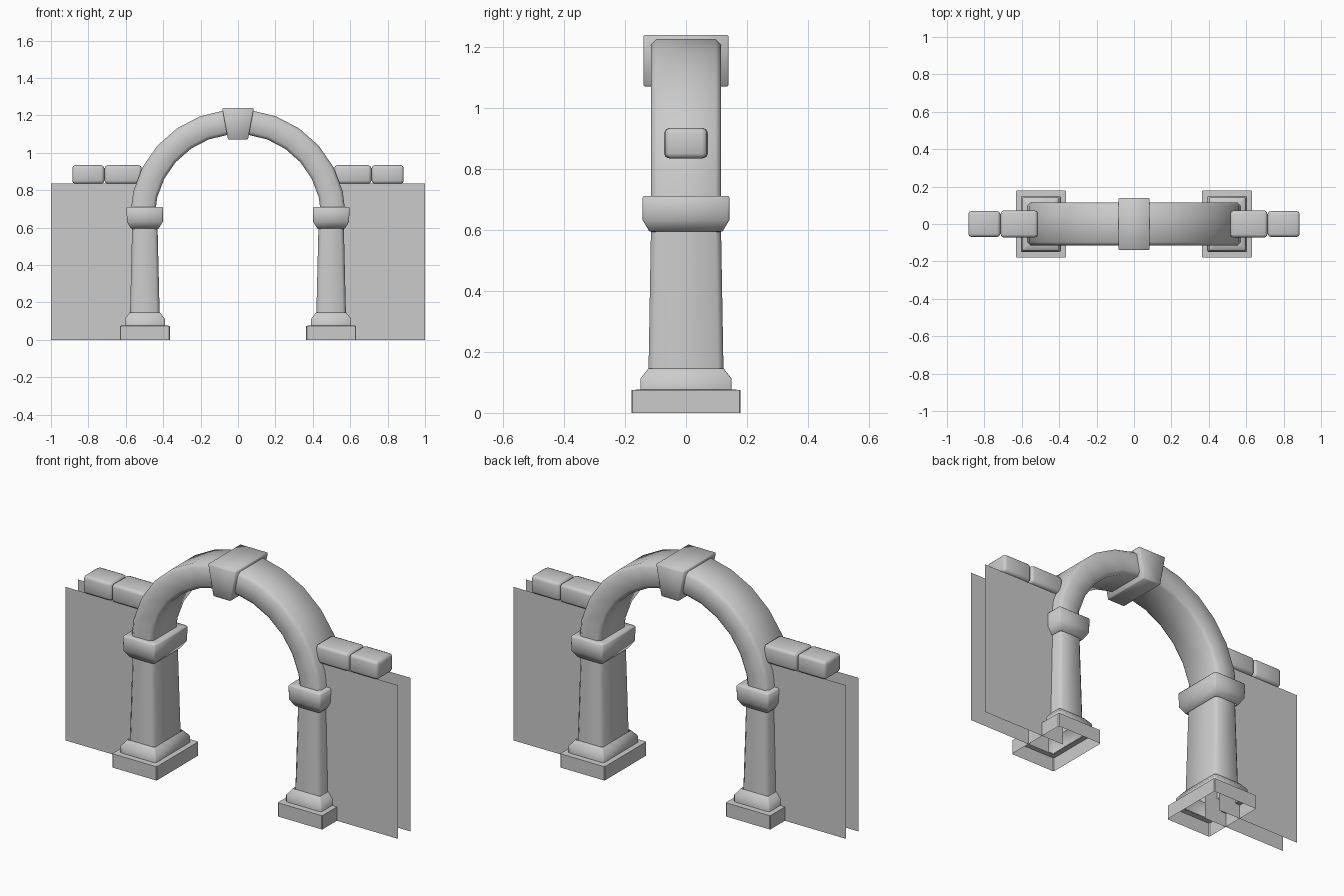
import bpy, bmesh, math
from mathutils import Vector

if "Cube" in bpy.data.objects:
    bpy.data.objects.remove(bpy.data.objects["Cube"])

stone = bpy.data.materials.new("grey stone")
stone.use_nodes = True
stone.diffuse_color = (0.6, 0.6, 0.6, 1)
stone.node_tree.nodes["Principled BSDF"].inputs["Base Color"].default_value = (0.6, 0.6, 0.6, 1)


def rounded_rect(hx, hy, c):
    """Rectangle outline with cut corners."""
    return [(hx, c - hy), (hx, hy - c), (hx - c, hy), (c - hx, hy),
            (-hx, hy - c), (-hx, c - hy), (c - hx, -hy), (hx - c, -hy)]


def make(name, bm, angle=50):
    bmesh.ops.recalc_face_normals(bm, faces=bm.faces)
    me = bpy.data.meshes.new(name)
    bm.to_mesh(me)
    bm.free()
    me.materials.append(stone)
    ob = bpy.data.objects.new(name, me)
    bpy.context.collection.objects.link(ob)
    bpy.ops.object.select_all(action='DESELECT')
    ob.select_set(True)
    bpy.context.view_layer.objects.active = ob
    if angle:
        bpy.ops.object.shade_smooth_by_angle(angle=math.radians(angle))
    return ob


def loft(name, rings, angle=50, caps=False):
    """Skin a list of matching closed rings."""
    bm = bmesh.new()
    loops = [[bm.verts.new(p) for p in ring] for ring in rings]
    for a, b in zip(loops, loops[1:]):
        n = len(a)
        for i in range(n):
            bm.faces.new((a[i], a[(i + 1) % n], b[(i + 1) % n], b[i]))
    if caps:
        bm.faces.new(loops[0])
        bm.faces.new(loops[-1])
    return make(name, bm, angle)


def stack(name, cx, levels, cut, angle=50):
    """Loft rectangular levels (z, half x, half y) up a column."""
    return loft(name, [[(cx + x, y, z) for x, y in rounded_rect(hx, hy, cut)]
                       for z, hx, hy in levels], angle)


def block(name, x0, x1, hy, z0, z1, bevel):
    bm = bmesh.new()
    bmesh.ops.create_cube(bm, size=1)
    for v in bm.verts:
        v.co = Vector(((x0 + x1) / 2 + v.co.x * (x1 - x0), v.co.y * 2 * hy,
                       (z0 + z1) / 2 + v.co.z * (z1 - z0)))
    bmesh.ops.bevel(bm, geom=bm.edges[:], offset=bevel, segments=2,
                    profile=0.5, affect='EDGES')
    return make(name, bm, 60)


COLUMN = 0.498
for side, s in (("left", 1), ("right", -1)):
    cx = s * COLUMN
    # Stepped base, open underneath
    stack(side + "_plinth", cx, [(0, .134, .179), (.075, .134, .179),
                                 (.077, .105, .148)], .004, 40)
    stack(side + "_base_moulding", cx, [(.075, .107, .15), (.112, .107, .15),
                                        (.145, .082, .124)], .006, 50)
    # Tapered shaft
    stack(side + "_shaft", cx, [(.14, .079, .123), (.6, .068, .115)], .018)
    # Capital flaring out below a straight band
    stack(side + "_capital", cx, [(.594, .066, .113), (.595, .074, .12),
                                  (.632, .096, .142), (.705, .098, .143),
                                  (.711, .094, .139), (.711, .06, .1)], .006, 60)
    # Coping stones on the wall
    block(side + "_coping_inner", *sorted((s * .515, s * .713)), .072, .835, .934, .016)
    block(side + "_coping_outer", *sorted((s * .715, s * .886)), .069, .835, .934, .016)
    # Pair of thin wall sheets
    for face, y in (("front", -.053), ("back", .053)):
        bm = bmesh.new()
        xs = (s * .5, s)
        pts = [(xs[0], y, 0), (xs[1], y, 0), (xs[1], y, .835), (xs[0], y, .835)]
        f = bm.faces.new([bm.verts.new(p) for p in pts])
        f.normal_update()
        if f.normal.y * y < 0:
            f.normal_flip()
        me = bpy.data.meshes.new(side + "_wall_" + face)
        bm.to_mesh(me)
        bm.free()
        me.materials.append(stone)
        bpy.context.collection.objects.link(bpy.data.objects.new(me.name, me))

# Faceted round arch, feet sunk into the capitals
SEGMENTS, RADIUS, SPRING = 13, .511, .655
arch = []
for i in range(SEGMENTS + 1):
    a = math.pi * i / SEGMENTS
    arch.append([((RADIUS + r) * math.cos(a), y, SPRING + (RADIUS + r) * math.sin(a))
                 for r, y in rounded_rect(.066, .115, .018)])
ob = loft("arch", arch, 50)

# Wedge keystone
bm = bmesh.new()
bmesh.ops.create_cube(bm, size=1)
for v in bm.verts:
    top = v.co.z > 0
    v.co = Vector((v.co.x * 2 * (.085 if top else .053), v.co.y * .28,
                   1.24 if top else 1.07))
bmesh.ops.bevel(bm, geom=bm.edges[:], offset=.005, segments=1, affect='EDGES')
make("keystone", bm, 50)
